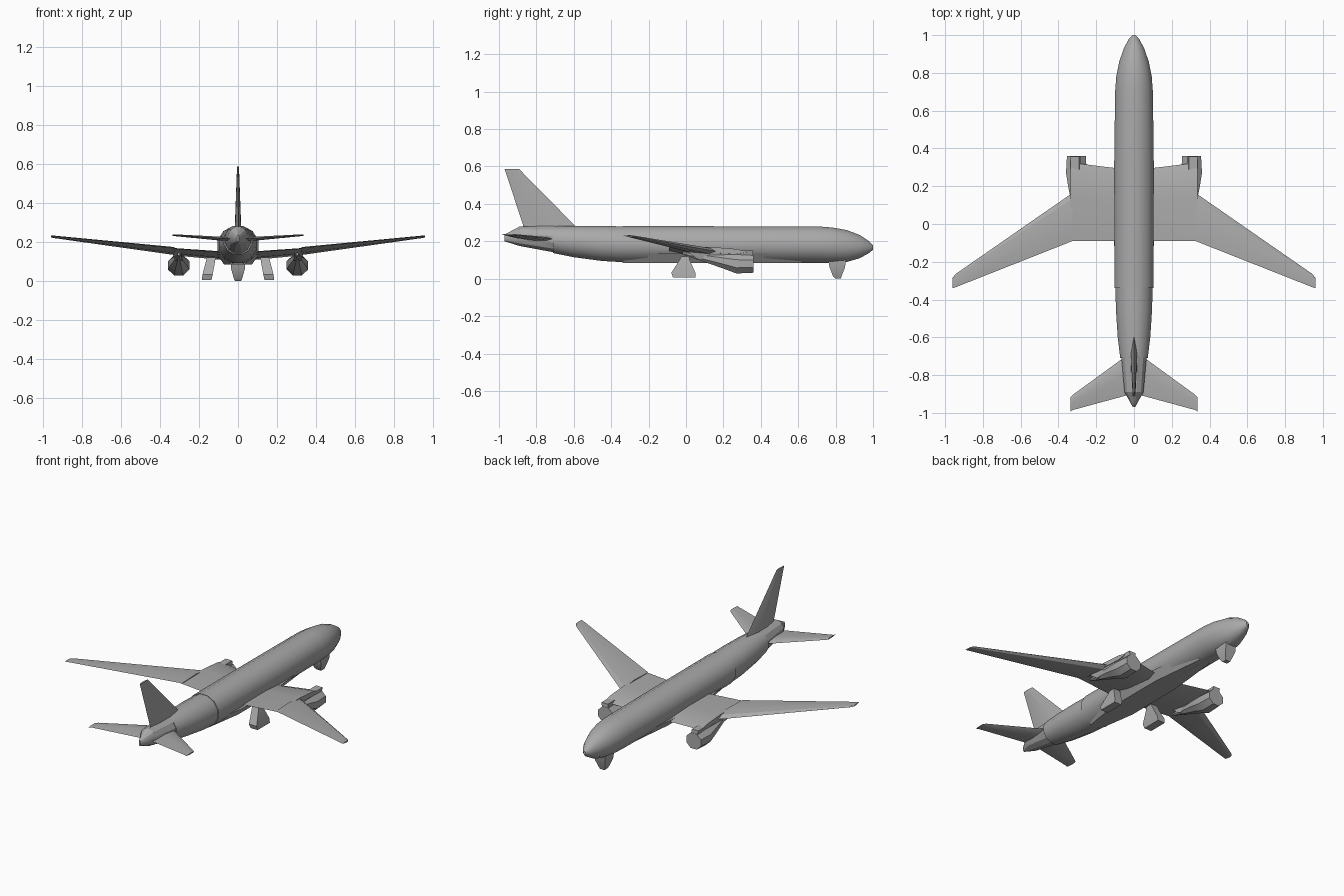
import bpy, bmesh, math

cube = bpy.data.objects.get("Cube")
if cube:
    bpy.data.objects.remove(cube, do_unlink=True)

grey = bpy.data.materials.new("airframe_grey")
grey.use_nodes = True
colour = (0.4, 0.4, 0.4, 1)
grey.diffuse_color = colour
grey.node_tree.nodes["Principled BSDF"].inputs["Base Color"].default_value = colour


def loft(name, rings, mirror=False, angle=25):
    """Skin a list of equal point rings and cap both ends."""
    bm = bmesh.new()
    loops = [[bm.verts.new(p) for p in ring] for ring in rings]
    n = len(loops[0])
    for a, b in zip(loops, loops[1:]):
        for i in range(n):
            j = (i + 1) % n
            bm.faces.new((a[i], a[j], b[j], b[i]))
    bm.faces.new(loops[0])
    bm.faces.new(loops[-1])
    bmesh.ops.recalc_face_normals(bm, faces=bm.faces)
    mesh = bpy.data.meshes.new(name)
    bm.to_mesh(mesh)
    bm.free()
    mesh.materials.append(grey)
    ob = bpy.data.objects.new(name, mesh)
    bpy.context.collection.objects.link(ob)
    if mirror:
        ob.modifiers.new("mirror", 'MIRROR')
    bpy.ops.object.select_all(action='DESELECT')
    ob.select_set(True)
    bpy.context.view_layer.objects.active = ob
    bpy.ops.object.shade_smooth_by_angle(angle=math.radians(angle))
    return ob


def oval(y, half, low, high, x=0, sides=12):
    """Upright oval ring across the y axis."""
    mid, r = (low + high) / 2, (high - low) / 2
    turn = [math.tau * (i + 0.5) / sides for i in range(sides)]
    k = 1 / math.cos(math.pi / sides)
    return [(x + half * k * math.cos(t), y, mid + r * k * math.sin(t)) for t in turn]


def airfoil(x, front, back, z_front, z_back, thick):
    """Slim six-point section lying along y."""
    shape = [(0, 0), (0.12, 0.4), (0.45, 0.5), (1, 0.06), (0.6, -0.4), (0.15, -0.4)]
    return [(x, front + (back - front) * t, z_front + (z_back - z_front) * t + thick * h)
            for t, h in shape]


def box_ring(z, x0, x1, y0, y1):
    return [(x0, y0, z), (x1, y0, z), (x1, y1, z), (x0, y1, z)]


# Fuselage: nose and cabin, then a slightly slimmer tail section
loft("fuselage", [oval(*s) for s in [
    (-0.34, 0.103, 0.087, 0.282), (0.3, 0.105, 0.085, 0.28), (0.7, 0.1, 0.085, 0.28),
    (0.78, 0.094, 0.085, 0.274), (0.86, 0.078, 0.09, 0.26), (0.93, 0.054, 0.11, 0.233),
    (0.98, 0.027, 0.138, 0.2), (1.0, 0.008, 0.155, 0.178)]], angle=35)
loft("rear_fuselage", [oval(*s) for s in [
    (-0.33, 0.098, 0.088, 0.279), (-0.45, 0.096, 0.095, 0.283), (-0.6, 0.086, 0.115, 0.283),
    (-0.71, 0.073, 0.137, 0.28)]], angle=35)
loft("tail_cone", [oval(*s) for s in [
    (-0.7, 0.067, 0.14, 0.282), (-0.89, 0.05, 0.175, 0.279), (-0.97, 0.006, 0.2, 0.236)]])

# Flat belly fairing between the wings
loft("belly_fairing", [
    [(-w, y, 0.085), (w, y, 0.085), (w + 0.035, y, 0.135), (-w - 0.035, y, 0.135)]
    for y, w in [(-0.34, 0.035), (-0.1, 0.072), (0.28, 0.072), (0.62, 0.035)]])

# Wings: broad inner panel and swept outer panel
loft("inner_wing", [airfoil(0.05, 0.29, -0.09, 0.12, 0.145, 0.042),
                    airfoil(0.105, 0.297, -0.09, 0.122, 0.147, 0.04),
                    airfoil(0.335, 0.325, -0.09, 0.142, 0.165, 0.034)], True)
loft("outer_wing", [airfoil(0.325, 0.165, -0.09, 0.145, 0.167, 0.038),
                    airfoil(0.945, -0.265, -0.335, 0.224, 0.23, 0.012),
                    airfoil(0.96, -0.285, -0.34, 0.226, 0.231, 0.008)], True)

# Tailplane and fin
loft("tailplane", [airfoil(0.03, -0.69, -0.905, 0.21, 0.215, 0.024),
                   airfoil(0.325, -0.905, -0.985, 0.234, 0.235, 0.01),
                   airfoil(0.337, -0.918, -0.993, 0.235, 0.236, 0.008)], True)
fin_shape = [(0, 0), (0.35, 1), (0.7, 0.9), (1, 0.1), (0.7, -0.9), (0.35, -1)]
loft("fin", [[(half * h, front + (back - front) * t, z) for t, h in fin_shape]
             for z, front, back, half in [(0.25, -0.56, -0.865, 0.017),
                                          (0.29, -0.6, -0.872, 0.016),
                                          (0.587, -0.893, -0.97, 0.005)]])

# Engines with pylons under the inner wing
loft("engine", [oval(*s, x=0.305, sides=8) for s in [
    (0.36, 0.05, 0.032, 0.128), (0.27, 0.055, 0.028, 0.132),
    (0.19, 0.042, 0.058, 0.135), (0.08, 0.02, 0.095, 0.14), (-0.02, 0.006, 0.13, 0.145)]],
    True)
loft("engine_pylon", [box_ring(0.105, 0.285, 0.325, 0.06, 0.36),
                      box_ring(0.15, 0.29, 0.335, 0.0, 0.357)], True)

# Landing gear: splayed main wheels and a nose wheel
loft("main_gear", [box_ring(0.12, 0.115, 0.16, -0.025, 0.015),
                   box_ring(0.1, 0.118, 0.165, -0.035, 0.02),
                   box_ring(0.032, 0.13, 0.183, -0.078, 0.05),
                   box_ring(0.006, 0.136, 0.185, -0.07, 0.05)][::-1], True)
loft("nose_gear", [box_ring(0.1, -0.037, 0.037, 0.76, 0.855),
                   box_ring(0.06, -0.035, 0.035, 0.768, 0.85),
                   box_ring(0.015, -0.022, 0.022, 0.785, 0.832),
                   box_ring(0.0, -0.016, 0.016, 0.798, 0.828)])
